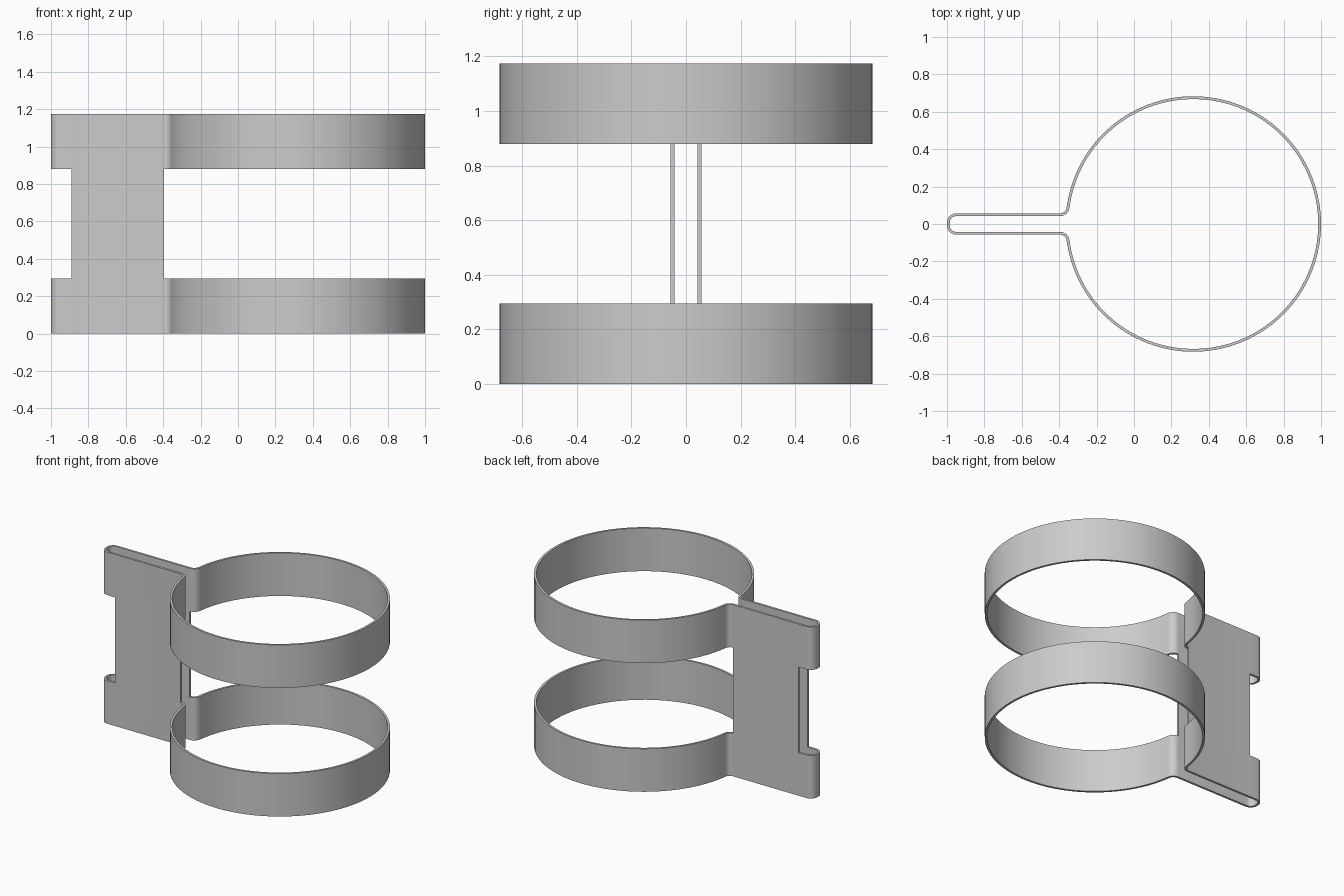
import bpy, bmesh
from math import sin, cos, pi, sqrt, atan2

if "Cube" in bpy.data.objects:
    bpy.data.objects.remove(bpy.data.objects["Cube"])

R, CX = 0.683, 0.317          # ring outer radius and centre
T, HY = 0.015, 0.057          # sheet thickness, half width of the folded tab
FIL, END = 0.035, 0.05        # neck fillet and tab end radii
SLOT_X = -0.89                # tab cut-out edge
LEVELS = [0, 0.294, 0.88, 1.174]

# Neck fillet centre, tangent to both ring and tab plate
FY = HY + FIL
FX = CX - sqrt((R + FIL) ** 2 - FY ** 2)
neck = atan2(FY, FX - CX)


def arc(cx, cy, r, a0, a1, n):
    return [(cx + r * cos(a0 + (a1 - a0) * i / n),
             cy + r * sin(a0 + (a1 - a0) * i / n)) for i in range(n + 1)]


def outline(t):
    """Closed plan outline, offset inward by t."""
    half = arc(CX, 0, R - t, 0, neck, 40)
    half += arc(FX, FY, FIL + t, neck - pi, -pi / 2, 6)[1:]
    half.append((SLOT_X, HY - t))
    half += arc(-1 + END, HY - END, END - t, pi / 2, pi, 8)
    return half + [(x, -y) for x, y in reversed(half[1:])]


outer, inner = outline(0), outline(T)
n = len(outer)


def solid(k, i):
    """Bands at top and bottom are complete, the middle keeps only the plates."""
    if not 0 <= k < 3:
        return False
    xm = (outer[i % n][0] + outer[(i + 1) % n][0]) / 2
    return k != 1 or SLOT_X < xm < FX


# Folded sheet clamp: two ring bands joined by a double plate tab
bm = bmesh.new()
verts = {}


def v(side, i, k):
    key = (side, i % n, k)
    if key not in verts:
        verts[key] = bm.verts.new((*(outer, inner)[side][i % n], LEVELS[k]))
    return verts[key]


def face(*keys):
    bm.faces.new([v(*key) for key in keys])


for k in range(3):
    for i in range(n):
        if not solid(k, i):
            continue
        j = i + 1
        face((0, i, k), (0, j, k), (0, j, k + 1), (0, i, k + 1))
        face((1, j, k), (1, i, k), (1, i, k + 1), (1, j, k + 1))
        if not solid(k - 1, i):
            face((0, j, k), (0, i, k), (1, i, k), (1, j, k))
        if not solid(k + 1, i):
            face((0, i, k + 1), (0, j, k + 1), (1, j, k + 1), (1, i, k + 1))
        if not solid(k, i - 1):
            face((1, i, k), (0, i, k), (0, i, k + 1), (1, i, k + 1))
        if not solid(k, j):
            face((0, j, k), (1, j, k), (1, j, k + 1), (0, j, k + 1))

bmesh.ops.recalc_face_normals(bm, faces=bm.faces)
mesh = bpy.data.meshes.new("double_ring_clamp")
bm.to_mesh(mesh)
bm.free()
clamp = bpy.data.objects.new("double_ring_clamp", mesh)
bpy.context.collection.objects.link(clamp)
bpy.context.view_layer.objects.active = clamp
clamp.select_set(True)
bpy.ops.object.shade_smooth_by_angle(angle=pi / 6)
